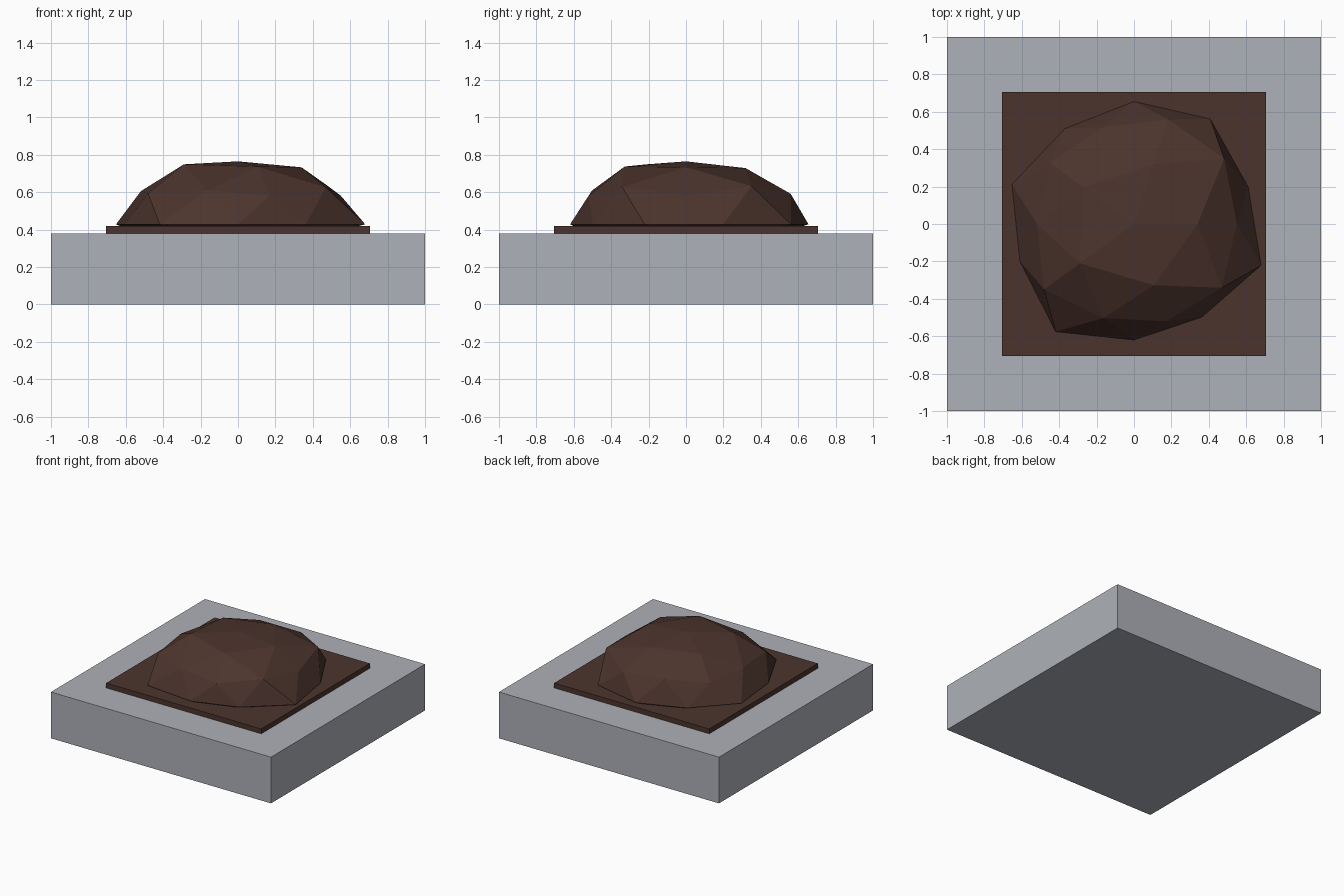
import bpy
import bmesh
import math

if "Cube" in bpy.data.objects:
    bpy.data.objects.remove(bpy.data.objects["Cube"])


def material(name, rgb):
    m = bpy.data.materials.new(name)
    m.diffuse_color = (*rgb, 1.0)
    m.use_nodes = True
    m.node_tree.nodes["Principled BSDF"].inputs["Base Color"].default_value = m.diffuse_color
    return m


STONE = material("grey stone", (0.423, 0.440, 0.479))
SOIL = material("brown soil", (0.072, 0.034, 0.026))


def add_object(name, bm, mat):
    mesh = bpy.data.meshes.new(name)
    bm.normal_update()
    bm.to_mesh(mesh)
    bm.free()
    mesh.materials.append(mat)
    obj = bpy.data.objects.new(name, mesh)
    bpy.context.collection.objects.link(obj)
    return obj


def box(name, half, z0, z1, mat):
    bm = bmesh.new()
    bmesh.ops.create_cube(bm, size=1.0)
    for v in bm.verts:
        v.co.x *= 2 * half
        v.co.y *= 2 * half
        v.co.z = z0 + (v.co.z + 0.5) * (z1 - z0)
    return add_object(name, bm, mat)


# Stone block and thin soil slab on top
box("stone_base", 1.0, 0.0, 0.38, STONE)
box("soil_slab", 0.705, 0.38, 0.42, SOIL)

# Lumpy mound: squashed icosphere, radius varied by ring and by angle in degrees
RIM = {-162: .642, -126: .712, -90: .62, -54: .616, -18: .715,
       18: .642, 54: .694, 90: .655, 126: .63, 162: .686}
SHOULDER = {-144: .664, -108: .621, -72: .612, -36: .682, 0: .615,
            36: .70, 72: .658, 108: .64, 144: .62, 180: .61}
CROWN = {-144: .68, -72: .655, 0: .646, 72: .637, 144: .637}
CENTRE_Z, SQUASH = 0.428, 0.555


def radius(co):
    if co.z > 0.95:
        return 0.607
    if co.z < -0.1:
        return 0.64
    ring = CROWN if co.z > 0.7 else SHOULDER if co.z > 0.2 else RIM
    angle = math.degrees(math.atan2(co.y, co.x))
    nearest = min(ring, key=lambda a: abs((a - angle + 180) % 360 - 180))
    return ring[nearest]


bm = bmesh.new()
bmesh.ops.create_icosphere(bm, subdivisions=2, radius=1.0)
for v in bm.verts:
    r = radius(v.co)
    v.co *= r
    v.co.z = max(CENTRE_Z + v.co.z * SQUASH, 0.395)  # flat underside in the slab
add_object("soil_mound", bm, SOIL)
